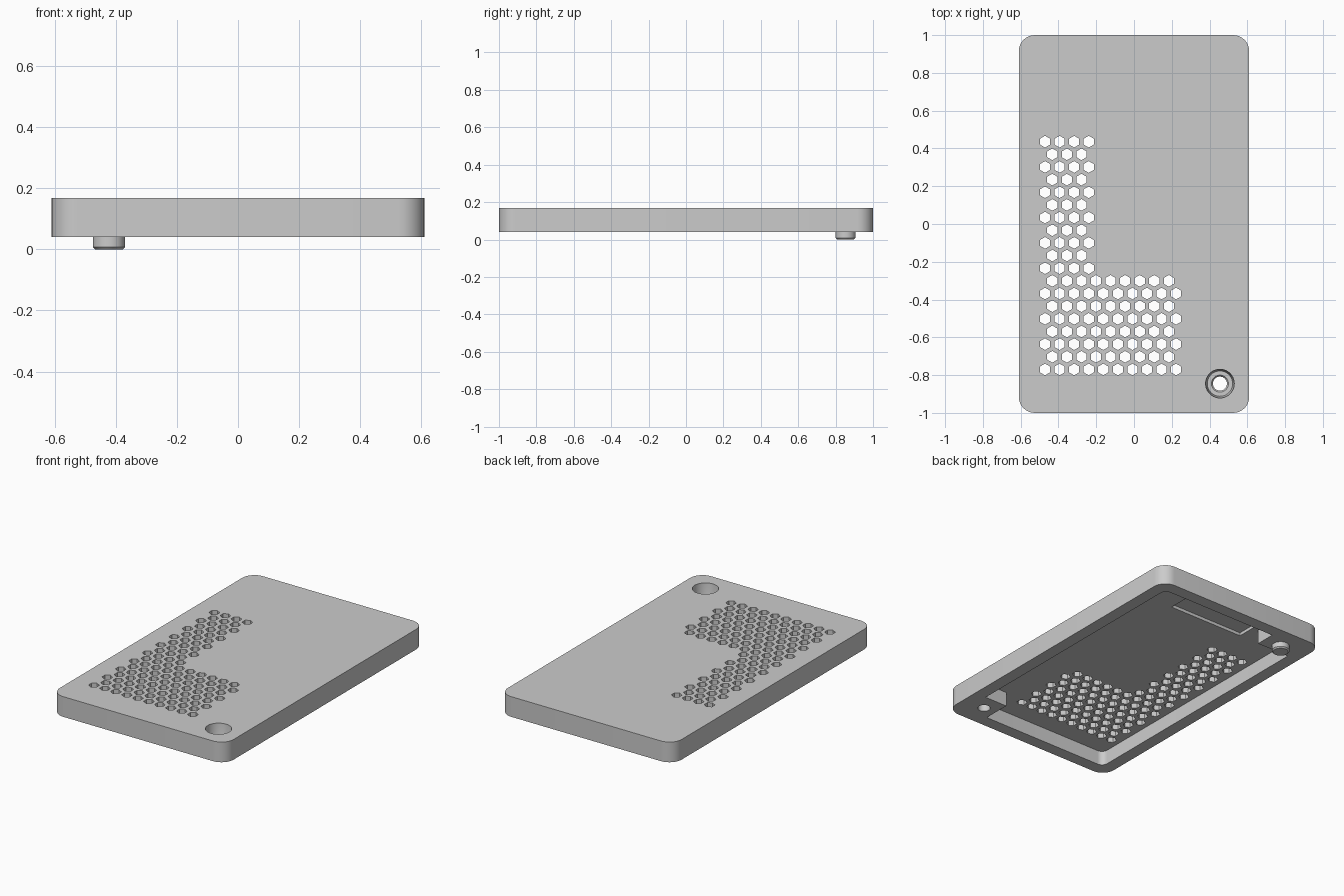
import bpy
import bmesh
from math import cos, sin, pi
from mathutils import Vector

cube = bpy.data.objects.get("Cube")
if cube:
    bpy.data.objects.remove(cube, do_unlink=True)

grey = bpy.data.materials.new("plain_grey")
grey.use_nodes = True
colour = (0.6, 0.6, 0.6, 1)
grey.diffuse_color = colour
grey.node_tree.nodes["Principled BSDF"].inputs["Base Color"].default_value = colour

BOTTOM, CEILING, TOP = 0.04, 0.132, 0.168


def circle(x, y, r, n=40):
    """Regular polygon with a corner pointing along +y."""
    return [(x + r * cos(2 * pi * i / n + pi / 2), y + r * sin(2 * pi * i / n + pi / 2))
            for i in range(n)]


def rounded(corners, steps=8):
    """Outline from (x, y, radius) corners; a zero radius stays sharp."""
    out = []
    for i, (x, y, r) in enumerate(corners):
        here = Vector((x, y))
        if not r:
            out.append(here)
            continue
        a = (Vector(corners[i - 1][:2]) - here).normalized() * r
        b = (Vector(corners[(i + 1) % len(corners)][:2]) - here).normalized() * r
        for k in range(steps + 1):
            t = k / steps * pi / 2
            out.append(here + a * (1 - sin(t)) + b * (1 - cos(t)))
    return out


def stack(bm, layers):
    """Closed solid through a list of (outline, z) layers."""
    rings = [[bm.verts.new((p[0], p[1], z)) for p in pts] for pts, z in layers]
    n = len(rings[0])
    for low, high in zip(rings, rings[1:]):
        for i in range(n):
            j = (i + 1) % n
            bm.faces.new((low[i], low[j], high[j], high[i]))
    bm.faces.new(rings[0][::-1])
    bm.faces.new(rings[-1])


def solid(name, *solids):
    bm = bmesh.new()
    for layers in solids:
        stack(bm, layers)
    bmesh.ops.recalc_face_normals(bm, faces=bm.faces)
    mesh = bpy.data.meshes.new(name)
    bm.to_mesh(mesh)
    bm.free()
    mesh.materials.append(grey)
    obj = bpy.data.objects.new(name, mesh)
    bpy.context.collection.objects.link(obj)
    return obj


def prism(points, z0, z1):
    return [(points, z0), (points, z1)]


def cut(target, cutter):
    """Subtract the cutter, keep the result and drop the cutter."""
    cutter.hide_render = True
    mod = target.modifiers.new(cutter.name, "BOOLEAN")
    mod.operation, mod.solver, mod.object = "DIFFERENCE", "EXACT", cutter
    bpy.context.view_layer.update()
    graph = bpy.context.evaluated_depsgraph_get()
    mesh = bpy.data.meshes.new_from_object(target.evaluated_get(graph))
    target.modifiers.clear()
    target.data = mesh
    bpy.data.objects.remove(cutter, do_unlink=True)


def smooth(obj):
    bpy.ops.object.select_all(action="DESELECT")
    obj.select_set(True)
    bpy.context.view_layer.objects.active = obj
    bpy.ops.object.shade_smooth_by_angle(angle=pi / 6)


# Cover body with rounded corners
R = 0.085
cover = solid("cover", prism(rounded([(-0.61, -1, R), (0.61, -1, R), (0.61, 1, R), (-0.61, 1, R)]),
                             BOTTOM, TOP))

# Hollow underside, leaving a solid block in two opposite corners
hollow = rounded([(-0.53, -0.92, 0.04), (0.37, -0.92, 0), (0.37, -0.74, 0), (0.53, -0.74, 0),
                  (0.53, 0.92, 0.04), (-0.30, 0.92, 0), (-0.30, 0.79, 0), (-0.53, 0.79, 0)])
cut(cover, solid("hollow", prism(hollow, -0.1, CEILING)))

# Shallow rectangular recess in the ceiling
recess = [(-0.26, 0.67), (0.27, 0.67), (0.27, 0.90), (-0.26, 0.90)]
cut(cover, solid("recess", prism(recess, 0.1, 0.152)))

# Countersunk screw hole
sx, sy = 0.455, -0.845
cut(cover, solid("screw_hole", [(circle(sx, sy, r), z) for r, z in
                                ((0.037, -0.1), (0.037, 0.09), (0.045, 0.1), (0.067, 0.1),
                                 (0.076, 0.16), (0.076, 0.3))]))

# L-shaped field of hexagonal vents in staggered rows
vents = []
for row in range(19):
    odd = row % 2
    for col in range((10 if row < 8 else 4) - odd):
        hexagon = circle(-0.471 + 0.0771 * (col + odd / 2), -0.77 + 0.067 * row, 0.031, 6)
        vents.append(prism(hexagon, 0.1, 0.3))
cut(cover, solid("vents", *vents))
smooth(cover)

# Locating peg under the back corner block
peg = solid("locating_peg", [(circle(-0.422, 0.853, r), z) for r, z in
                             ((0.045, 0), (0.053, 0.008), (0.053, BOTTOM + 0.01))])
smooth(peg)
